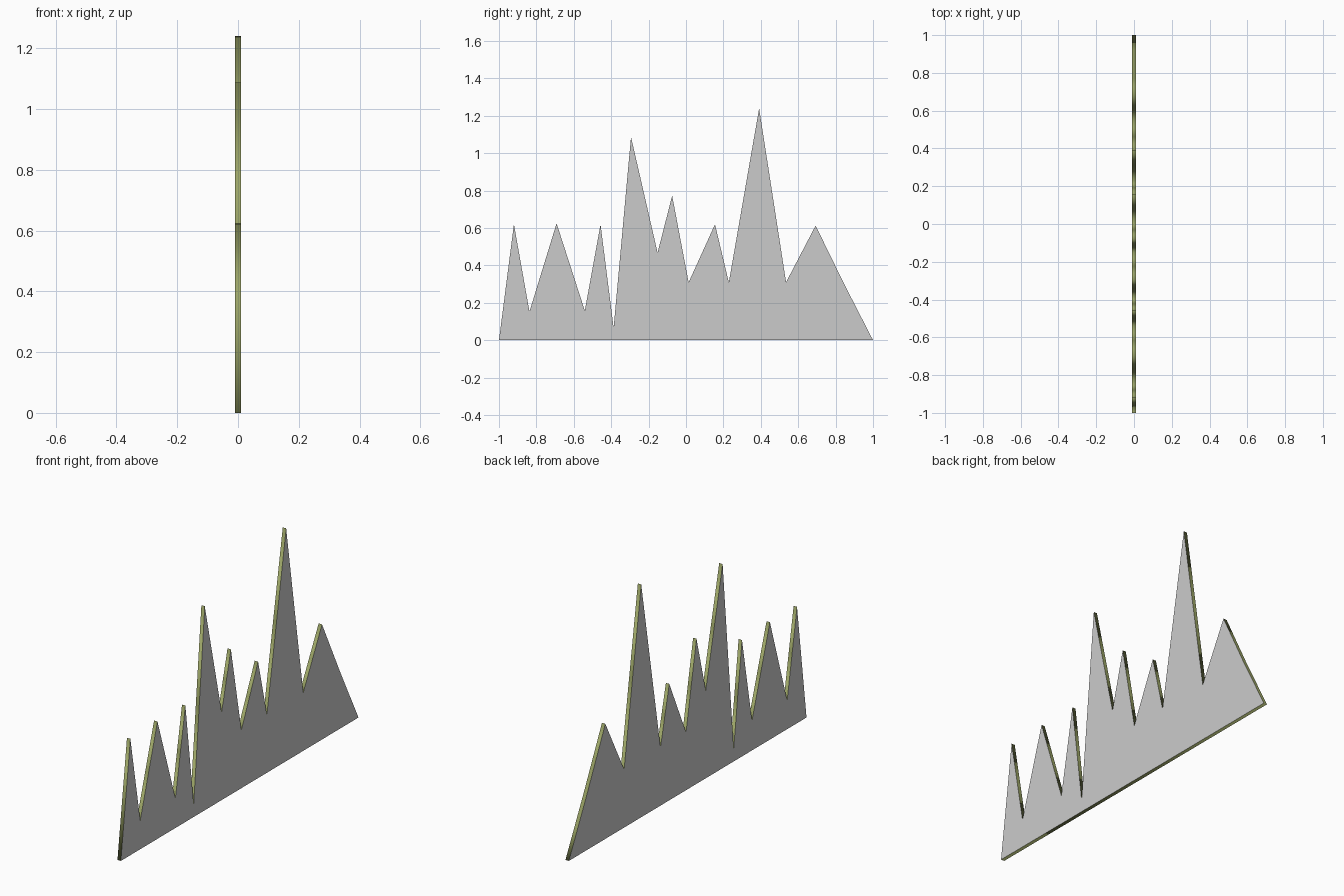
import bpy, bmesh

if "Cube" in bpy.data.objects:
    bpy.data.objects.remove(bpy.data.objects["Cube"])

HALF = 0.01  # half thickness

# Jagged outline (y, z), left to right
outline = [(-1, 0), (-0.92, 0.62), (-0.837, 0.153), (-0.692, 0.625), (-0.541, 0.158),
           (-0.457, 0.62), (-0.387, 0.067), (-0.294, 1.087), (-0.152, 0.468),
           (-0.074, 0.773), (0.014, 0.309), (0.155, 0.62), (0.229, 0.309),
           (0.391, 1.24), (0.535, 0.31), (0.693, 0.613), (0.845, 0.302), (1, 0)]

# Extra points halfway along each slope keep the rim shading even
points = []
for a, b in zip(outline, outline[1:]):
    points += [a, ((a[0] + b[0]) / 2, (a[1] + b[1]) / 2)]
points.append(outline[-1])


def material(name, rgb):
    m = bpy.data.materials.new(name)
    m.diffuse_color = (*rgb, 1)
    m.use_nodes = True
    m.node_tree.nodes["Principled BSDF"].inputs["Base Color"].default_value = m.diffuse_color
    return m


# Plate: two caps joined by a rim
bm = bmesh.new()
right = [bm.verts.new((HALF, y, z)) for y, z in points]
left = [bm.verts.new((-HALF, y, z)) for y, z in points]
caps = [bm.faces.new(right), bm.faces.new(left[::-1])]
n = len(points)
for i in range(n):
    j = (i + 1) % n
    f = bm.faces.new((right[i], left[i], left[j], right[j]))
    f.smooth = True
    f.material_index = 1
bmesh.ops.recalc_face_normals(bm, faces=bm.faces[:])

# Crisp edge between the flat caps and the rim
for cap in caps:
    for e in cap.edges:
        e.smooth = False

mesh = bpy.data.meshes.new("jagged_plate")
bm.to_mesh(mesh)
bm.free()
mesh.materials.append(material("light grey", (0.6, 0.6, 0.6)))
mesh.materials.append(material("olive green", (0.33, 0.375, 0.135)))
plate = bpy.data.objects.new("jagged_plate", mesh)
bpy.context.collection.objects.link(plate)
